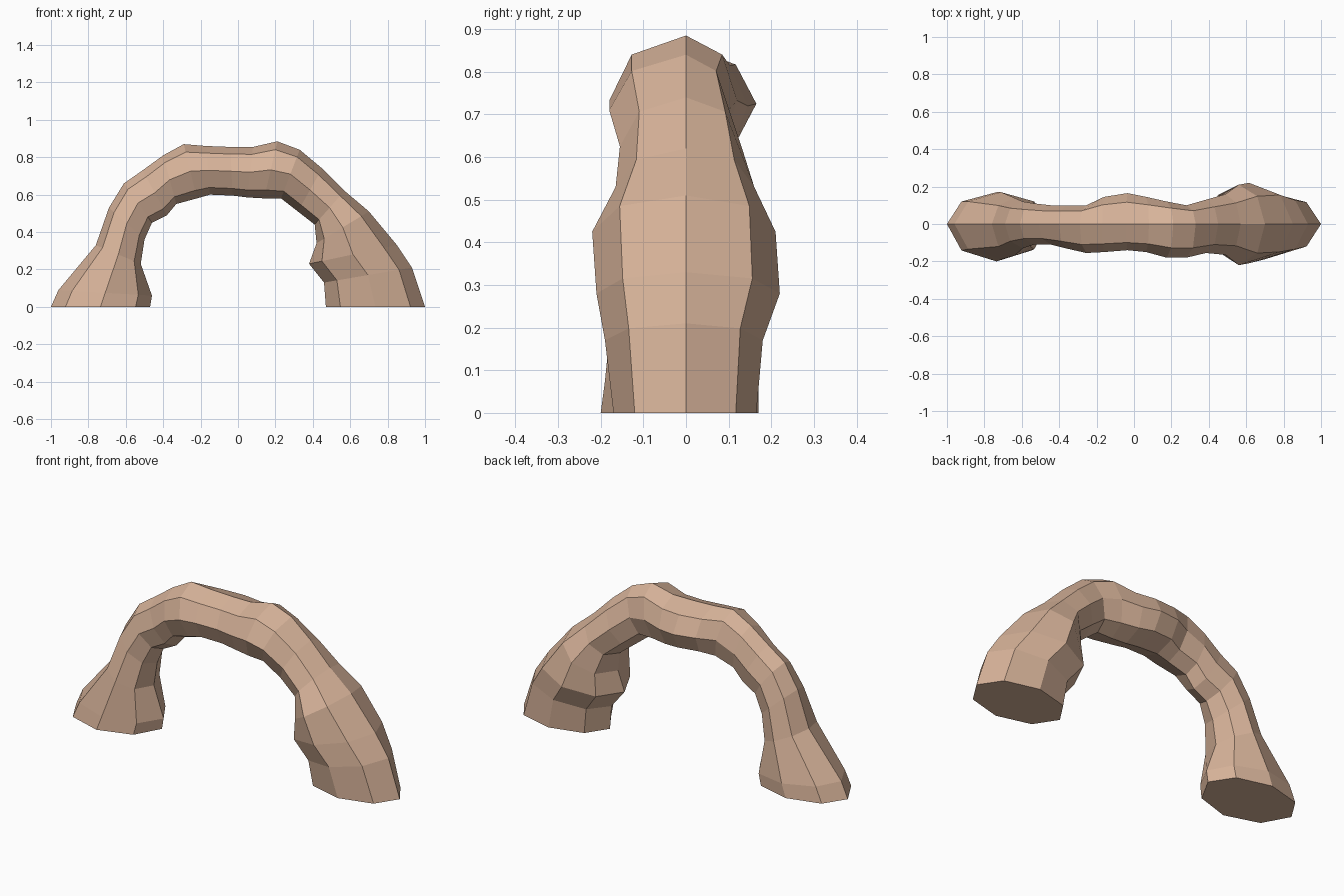
import bpy, bmesh, math

# Arch sections, left foot to right foot:
# outer x, outer z, inner x, inner z, front y, back y
RINGS = [
    (-1.00, .00, -.47, .00, -.20, .17),
    (-.96, .09, -.46, .06, -.19, .17),
    (-.76, .33, -.52, .23, -.17, .14),
    (-.69, .53, -.50, .36, -.13, .12),
    (-.61, .66, -.46, .45, -.11, .11),
    (-.51, .73, -.38, .49, -.11, .10),
    (-.40, .81, -.33, .55, -.13, .10),
    (-.29, .87, -.22, .58, -.155, .10),
    (-.17, .86, -.15, .60, -.15, .145),
    (-.04, .855, -.03, .595, -.14, .165),
    (.08, .855, .05, .585, -.15, .145),
    (.21, .885, .14, .58, -.18, .12),
    (.33, .84, .23, .58, -.18, .10),
    (.45, .74, .32, .51, -.155, .13),
    (.57, .62, .41, .44, -.165, .16),
    (.70, .51, .42, .34, -.22, .21),
    (.85, .33, .38, .23, -.21, .22),
    (.93, .21, .46, .13, -.19, .18),
    (1.00, .00, .47, .00, -.17, .165),
]
SIDES = 8

# Rock arch: skin eight-sided rings and cap both feet
bm = bmesh.new()
loops = []
for xo, zo, xi, zi, yf, yb in RINGS:
    loop = []
    for k in range(SIDES):
        a = 2 * math.pi * k / SIDES
        t = (1 - math.cos(a)) / 2
        s = math.sin(a)
        y = s * yb if s > 0 else -s * yf
        loop.append(bm.verts.new((xo + (xi - xo) * t, y, zo + (zi - zo) * t)))
    loops.append(loop)
for a, b in zip(loops, loops[1:]):
    for k in range(SIDES):
        n = (k + 1) % SIDES
        bm.faces.new((a[k], a[n], b[n], b[k]))
bm.faces.new(loops[0])
bm.faces.new(loops[-1])
bmesh.ops.recalc_face_normals(bm, faces=bm.faces)

mesh = bpy.data.meshes.new("rock_arch")
bm.to_mesh(mesh)
bm.free()
arch = bpy.data.objects.new("rock_arch", mesh)
bpy.context.collection.objects.link(arch)

# Sandstone colour
mat = bpy.data.materials.new("sandstone")
mat.diffuse_color = (.68, .45, .32, 1)
mesh.materials.append(mat)
